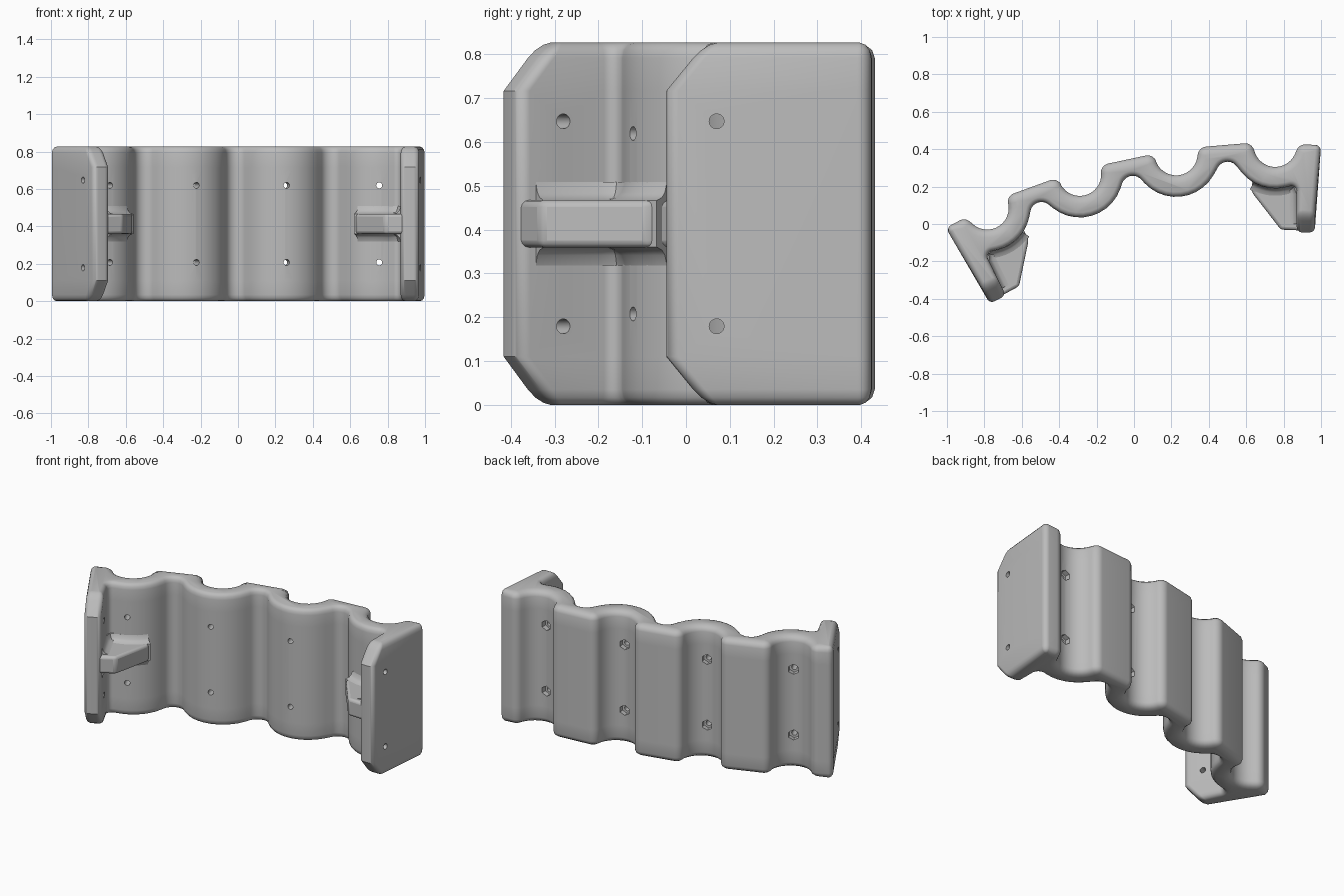
import bpy, bmesh
from math import sin, cos, pi, acos, atan2, hypot, radians, ceil
from mathutils import Vector, Matrix

cube = bpy.data.objects.get("Cube")
if cube:
    bpy.data.objects.remove(cube)

H = 0.827                      # rack height
MID = H / 2
TILT = radians(26)             # turn of the left end against the right end
CUPS = [Vector(c) for c in ((-0.785, 0.085), (-0.29, 0.265), (0.225, 0.375), (0.755, 0.42))]
R_IN, R_OUT = 0.115, 0.23

grey = bpy.data.materials.new("light grey plastic")
grey.use_nodes = True
grey.diffuse_color = (0.5, 0.5, 0.5, 1)
grey.node_tree.nodes["Principled BSDF"].inputs["Base Color"].default_value = (0.5, 0.5, 0.5, 1)


def turn(v, a):
    return Vector((v[0] * cos(a) - v[1] * sin(a), v[0] * sin(a) + v[1] * cos(a)))


def end_dir(side, v):
    """Direction in an end's own frame; the left end is mirrored and tilted."""
    return Vector(v) if side > 0 else turn((-v[0], v[1]), TILT)


def end_point(side, v):
    return CUPS[3 if side > 0 else 0] + end_dir(side, v)


def make_object(name, bm):
    bmesh.ops.recalc_face_normals(bm, faces=bm.faces)
    mesh = bpy.data.meshes.new(name)
    bm.to_mesh(mesh)
    bm.free()
    mesh.materials.append(grey)
    ob = bpy.data.objects.new(name, mesh)
    bpy.context.collection.objects.link(ob)
    return ob


def activate(ob):
    bpy.ops.object.select_all(action='DESELECT')
    ob.select_set(True)
    bpy.context.view_layer.objects.active = ob


def smooth(ob):
    activate(ob)
    bpy.ops.object.shade_smooth_by_angle(angle=radians(35))


def loft(name, rings):
    """Skin a stack of (z, outline) rings and cap both ends."""
    bm = bmesh.new()
    rows = [[bm.verts.new((p[0], p[1], z)) for p in pts] for z, pts in rings]
    for a, b in zip(rows, rows[1:]):
        for i in range(len(a)):
            j = (i + 1) % len(a)
            bm.faces.new((a[i], a[j], b[j], b[i]))
    bm.faces.new(rows[0])
    bm.faces.new(rows[-1])
    return make_object(name, bm)


# Outline as a closed chain of circles: centre, radius, turn sense, rim inset, chamfer shift
BACK, FRONT = 0.044, 0.026
zero = Vector((0, 0))


def end_circles(side):
    shift = end_dir(side, (0, 0.09))
    spec = [((0.16, -0.045), 0.05, -1, BACK, zero), ((0.213, -0.027), 0.03, -1, FRONT, zero),
            ((0.183, -0.435), 0.03, -1, FRONT, shift), ((0.145, -0.435), 0.03, -1, FRONT, shift),
            ((0.085, -0.247), 0.03, 1, FRONT, zero)]
    return [(end_point(side, c), *rest) for c, *rest in spec]


back, front = [], []
for i, c in enumerate(CUPS):
    back.append((c, R_IN, 1, BACK, zero))
    front.append((c, R_OUT, -1, FRONT, zero))
    if i < 3:
        d = CUPS[i + 1] - c
        a, mid = atan2(d.y, d.x), c + d / 2
        for x in (-0.102, 0.102):
            back.append((mid + turn((x, -0.025), a), 0.05, -1, BACK, zero))
        front.append((mid + turn((0, -0.125), a), 0.06, 1, FRONT, zero))
left = end_circles(-1)[::-1]
chain = left[2:] + back + end_circles(1) + front[::-1] + left[:2]


def link(a, b):
    """Angle of the left-hand normal of the tangent from circle a to circle b."""
    d = b[0] - a[0]
    k = (b[2] * b[1] - a[2] * a[1]) / hypot(d.x, d.y)
    return atan2(d.y, d.x) + acos(max(-1, min(1, k)))


outline = []                   # point, outward normal, inset, shift
for i, (c, r, s, inset, shift) in enumerate(chain):
    flip = pi if s > 0 else 0
    a0 = link(chain[i - 1], chain[i]) + flip
    a1 = link(chain[i], chain[(i + 1) % len(chain)]) + flip
    sweep = (s * (a1 - a0)) % (2 * pi)
    if sweep > 5.5:
        sweep = 0.01
    n = max(2, ceil(sweep / radians(11)))
    for k in range(n + 1):
        a = a0 + s * sweep * k / n
        ray = Vector((cos(a), sin(a)))
        outline.append((c + ray * r, ray * -s, inset, shift))


def ring(h, f):
    corner = max(0, 1 - h / 0.11)
    return [p - n * inset * f + shift * corner for p, n, inset, shift in outline]


# Wavy rack wall with end plates, rounded rims and chamfered plate corners
steps = [(0, 1), (0.005, 0.5), (0.017, 0.14), (0.035, 0), (0.11, 0)]
rings = [(h, ring(h, f)) for h, f in steps]
rings += [(H - h, ring(h, f)) for h, f in reversed(steps)]
body = loft("rack_body", rings)


# Screw holes and hexagonal nut pockets
def drill(bm, start, direction, z, length, radius, sides):
    axis = Vector((direction.x, direction.y, 0)).normalized()
    mid = Vector((start.x, start.y, z)) + axis * length / 2
    m = Matrix.Translation(mid) @ axis.to_track_quat('Z', 'Y').to_matrix().to_4x4()
    bmesh.ops.create_cone(bm, cap_ends=True, segments=sides, radius1=radius, radius2=radius,
                          depth=length, matrix=m)


holes, pockets = bmesh.new(), bmesh.new()
for s in (-1, 1):
    for i, c in enumerate(CUPS):
        down = turn((0, -1), TILT * (3 - i) / 3)
        drill(holes, c, down, MID + s * 0.206, 0.28, 0.016, 16)
        drill(pockets, c, down, MID + s * 0.206, 0.145, 0.032, 6)
    for side in (-1, 1):
        drill(holes, end_point(side, (0.05, -0.35)), end_dir(side, (1, 0)),
              MID + s * 0.234, 0.25, 0.017, 16)

for name, bm in (("nut_pocket_cutter", pockets), ("screw_hole_cutter", holes)):
    cutter = make_object(name, bm)
    cutter.hide_render = True
    activate(body)
    mod = body.modifiers.new("cut", 'BOOLEAN')
    mod.operation, mod.solver, mod.object = 'DIFFERENCE', 'EXACT', cutter
    bpy.ops.object.modifier_apply(modifier=mod.name)
    bpy.data.objects.remove(cutter)
smooth(body)

# Gussets bracing each end plate against its cup, with a fillet along the joint
WEB = [(-0.125, -0.17), (-0.125, -0.25), (0.03, -0.45), (0.15, -0.455), (0.15, -0.18), (0, -0.16)]
seam = [((0.115, -0.42), (-1, 0)), ((0.115, -0.26), (-1, 0)), ((0.1, -0.222), (-0.7, -0.7))]
for k in range(9):
    a = radians(-72 - 6 * k)
    seam.append(((R_OUT * cos(a), R_OUT * sin(a)), (cos(a), sin(a))))
FILLET = [(0.095, 0.0), (0.072, 0.008), (0.06, 0.02), (0.053, 0.042)]


def strip(side, off):
    pts = [Vector(p) + Vector(n) * off for p, n in seam]
    pts += [Vector(p) - Vector(n) * 0.03 for p, n in reversed(seam)]
    return [end_point(side, p) for p in pts]


for side, label in ((-1, "right"), (1, "left")):
    poly = [end_point(side, p) for p in WEB]
    web = loft(label + "_gusset", [(MID - 0.054, poly), (MID + 0.054, poly)])
    bev = web.modifiers.new("rounded edges", 'BEVEL')
    bev.width, bev.segments = 0.016, 3
    smooth(web)
    stack = [(MID - h, strip(side, o)) for h, o in FILLET]
    stack += [(MID + h, strip(side, o)) for h, o in reversed(FILLET)]
    smooth(loft(label + "_gusset_fillet", stack))
